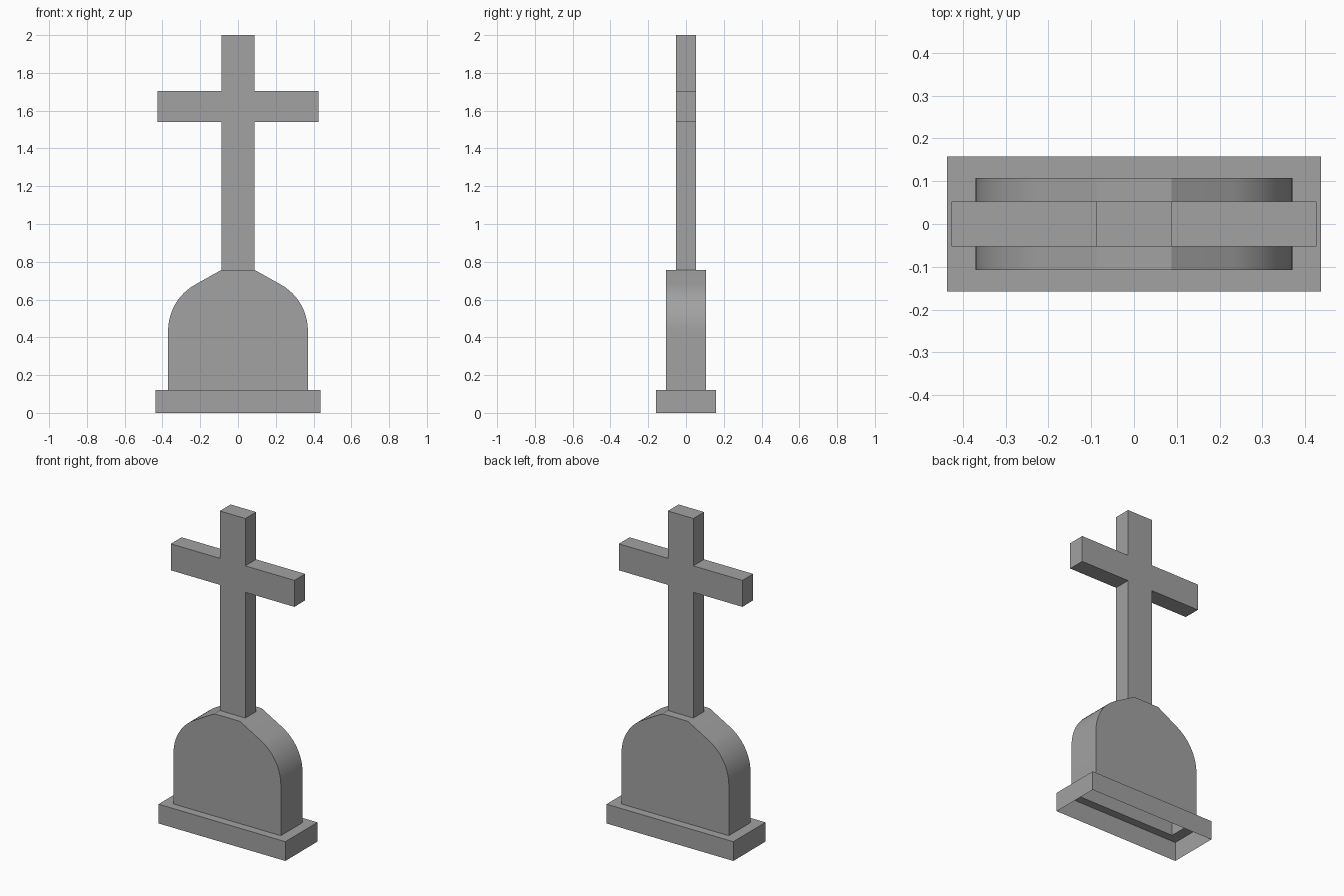
import bpy
import bmesh
from math import sin, cos, radians

cube = bpy.data.objects.get("Cube")
if cube:
    bpy.data.objects.remove(cube, do_unlink=True)

# One flat stone colour
stone = bpy.data.materials.new("grey stone")
stone.use_nodes = True
colour = (0.36, 0.36, 0.36, 1)
stone.diffuse_color = colour
stone.node_tree.nodes["Principled BSDF"].inputs["Base Color"].default_value = colour


def finish(name, bm):
    bmesh.ops.recalc_face_normals(bm, faces=bm.faces[:])
    mesh = bpy.data.meshes.new(name)
    bm.to_mesh(mesh)
    bm.free()
    mesh.materials.append(stone)
    obj = bpy.data.objects.new(name, mesh)
    bpy.context.collection.objects.link(obj)
    return obj


def skin(bm, loops):
    """Join consecutive closed loops of points with quads."""
    rings = [[bm.verts.new(p) for p in loop] for loop in loops]
    for a, b in zip(rings, rings[1:]):
        for i in range(len(a)):
            j = (i + 1) % len(a)
            bm.faces.new((a[i], a[j], b[j], b[i]))
    return rings


def open_prism(name, half, depth):
    """Mirror a half outline (bottom to top) and give it depth; no underside."""
    outline = half + [(-x, z) for x, z in reversed(half)]
    bm = bmesh.new()
    front, back = skin(bm, [[(x, y, z) for x, z in outline] for y in (-depth, depth)])
    bm.faces.new(front)
    bm.faces.new(back)
    bm.normal_update()
    low = min(z for x, z in outline)
    under = [f for f in bm.faces if all(abs(v.co.z - low) < 1e-5 for v in f.verts)]
    bmesh.ops.delete(bm, geom=under, context='FACES')
    return finish(name, bm)


# Plinth: open underneath, its top is a rim around the hollow headstone
def rectangle(x, y, z):
    return [(-x, -y, z), (x, -y, z), (x, y, z), (-x, y, z)]


neck, shoulder, thick, plinth_top, stone_top = 0.088, 0.37, 0.107, 0.12, 0.757
bm = bmesh.new()
skin(bm, [rectangle(0.437, 0.158, 0), rectangle(0.437, 0.158, plinth_top),
          rectangle(shoulder, thick, plinth_top)])
finish("plinth", bm)

# Headstone: straight sides, round shoulders, sloping up to a narrow flat top
radius = 0.28
arc = [(shoulder - radius + radius * cos(radians(a)), 0.435 + radius * sin(radians(a)))
       for a in range(0, 61, 5)]
headstone = open_prism("headstone", [(shoulder, plinth_top)] + arc + [(neck, stone_top)], thick)

# Cross: upright and arms in one piece
arm, arm_low, arm_high = 0.426, 1.54, 1.705
open_prism("cross", [(neck, stone_top), (neck, arm_low), (arm, arm_low),
                     (arm, arm_high), (neck, arm_high), (neck, 2)], 0.053)

# Smooth only the rounded shoulders
bpy.ops.object.select_all(action='DESELECT')
headstone.select_set(True)
bpy.context.view_layer.objects.active = headstone
bpy.ops.object.shade_smooth_by_angle(angle=radians(25))
